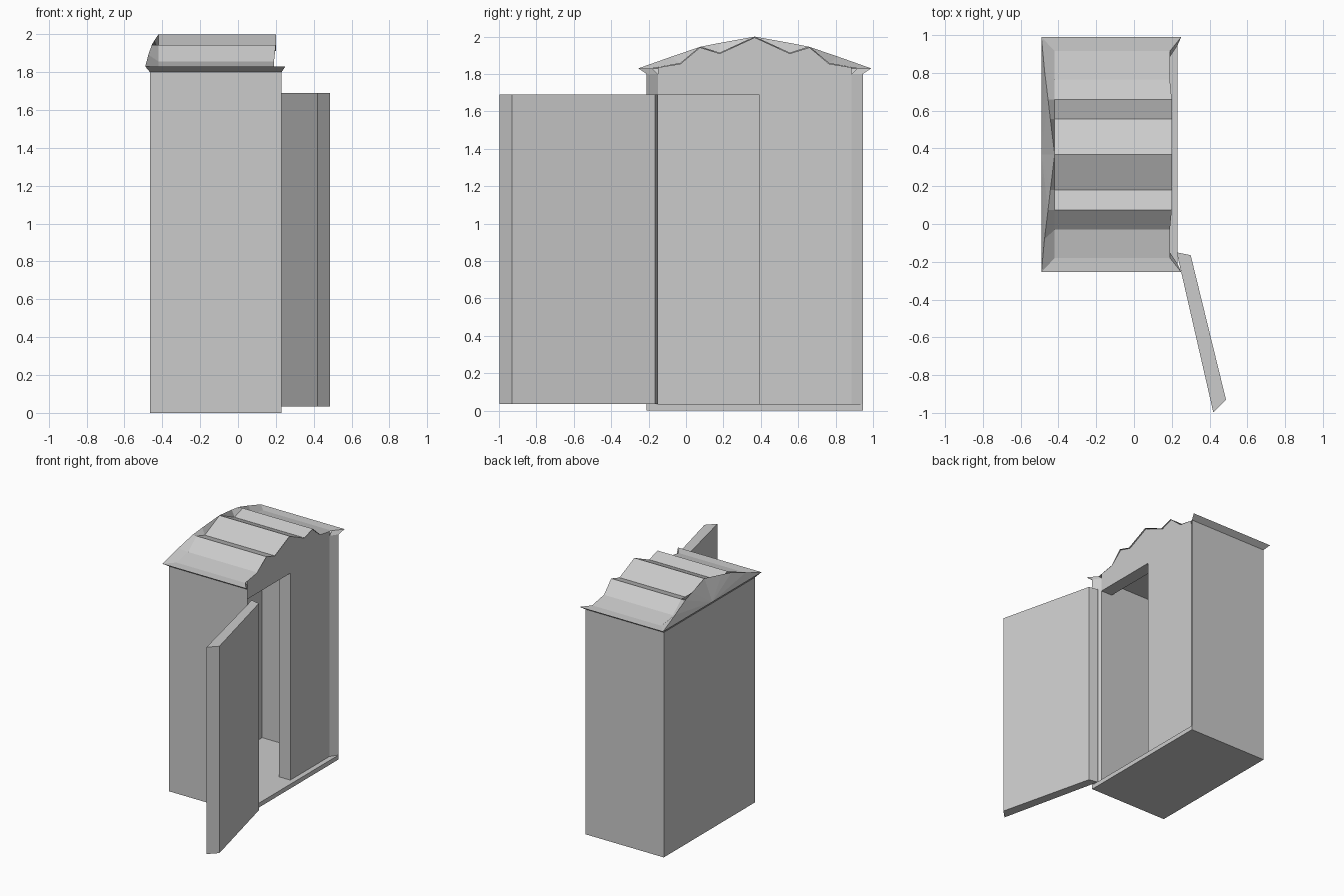
import bpy
import bmesh

if "Cube" in bpy.data.objects:
    bpy.data.objects.remove(bpy.data.objects["Cube"])

YC = 0.3675                     # symmetry plane of the cabin in y


def flip(p):
    """Mirror a point given as (x, y, ...) across the cabin centre plane."""
    return (p[0], 2 * YC - p[1]) + tuple(p[2:])


def make_object(name, faces):
    """Build a mesh from a list of faces, each a list of 3D points."""
    bm = bmesh.new()
    for pts in faces:
        bm.faces.new([bm.verts.new(p) for p in pts])
    bmesh.ops.remove_doubles(bm, verts=bm.verts, dist=0.0005)
    bmesh.ops.recalc_face_normals(bm, faces=bm.faces)
    mesh = bpy.data.meshes.new(name)
    bm.to_mesh(mesh)
    bm.free()
    obj = bpy.data.objects.new(name, mesh)
    bpy.context.collection.objects.link(obj)
    return obj


def prism(name, outline, lo, hi, axis="z"):
    """Extrude a 2D outline along z (points x, y) or x (points y, z)."""
    def at(p, h):
        return (p[0], p[1], h) if axis == "z" else (h, p[0], p[1])
    a = [at(p, lo) for p in outline]
    b = [at(p, hi) for p in outline]
    n = len(outline)
    sides = [[a[i], a[(i + 1) % n], b[(i + 1) % n], b[i]] for i in range(n)]
    return make_object(name, [a[::-1], b] + sides)


# Floor slab
prism("floor", [(-0.465, -0.21), (0.23, -0.21), (0.23, 0.945), (-0.465, 0.945)], 0, 0.035)

# Walls: C-shaped plan with splayed corner posts and a fixed panel beside the doorway
prism("walls", [(0.19, 0.39), (0.19, 0.885), (0.23, 0.945), (-0.465, 0.945),
                (-0.465, -0.21), (0.23, -0.21), (0.19, -0.15), (-0.395, -0.15),
                (-0.395, 0.87), (0.09, 0.87), (0.09, 0.39)], 0.035, 1.80)

# Ceiling inside the walls
prism("ceiling", [(-0.40, -0.16), (0.10, -0.16), (0.10, 0.88), (-0.40, 0.88)], 1.785, 1.80)

# Open door swung outwards
prism("door", [(0.226, -0.15), (0.30, -0.165), (0.487, -0.93), (0.42, -0.998)], 0.035, 1.69)

# Stepped roof profile (y, z), mirrored over the ridge
half = [(-0.18, 1.83), (-0.03, 1.857), (0.075, 1.945), (0.18, 1.912)]
profile = half + [(YC, 1.998)] + [(2 * YC - y, z) for y, z in reversed(half)]

# Gable and lintel above the doorway
gable = [(-0.15, 1.69), (0.39, 1.69), (0.39, 1.80), (0.885, 1.80), (0.885, 1.835)]
gable += [(y, z - 0.003) for y, z in reversed(profile[1:-1])] + [(-0.15, 1.835)]
prism("gable", gable, 0.09, 0.19, "x")

# Raised edge of the roof at the closed end, running from eave to ridge
edge_half = [(-0.49, -0.255, 1.83), (-0.474, -0.08, 1.892), (-0.455, 0.075, 1.945),
             (-0.443, 0.18, 1.966)]
edge = edge_half + [(-0.42, YC, 2.0)] + [flip(p) for p in reversed(edge_half)]
inner = [(-0.42, y, z) for y, z in profile]
outer = [(0.19 + 0.01 * (z > 1.9), y, z) for y, z in profile]

# Eave rim: wall top loop and lip loop
wall_half = [(0.19, -0.15, 1.80), (0.23, -0.21, 1.80), (-0.465, -0.21, 1.80)]
lip_half = [(0.19, -0.18, 1.83), (0.25, -0.255, 1.83), (-0.49, -0.255, 1.83)]
wall_loop = wall_half + [flip(p) for p in reversed(wall_half)]
lip_loop = lip_half + [flip(p) for p in reversed(lip_half)]

faces = []
for i in range(len(profile) - 1):
    faces.append([inner[i], outer[i], outer[i + 1], inner[i + 1]])
    if i in (3, 4):             # strip narrows to a point at the ridge
        faces.append([edge[i], inner[i], inner[i + 1], edge[i + 1]][:4])
    else:
        faces.append([edge[i], inner[i], inner[i + 1], edge[i + 1]])
for i in range(5):
    faces.append([wall_loop[i], wall_loop[i + 1], lip_loop[i + 1], lip_loop[i]])
lip = [inner[0], edge[0], lip_half[1], lip_half[0]]
faces += [lip, [flip(p) for p in lip]]

# Closed end of the roof, fanned from the middle of the eave
mid = (-0.49, YC, 1.83)
faces += [[mid, edge[i], edge[i + 1]] for i in range(len(edge) - 1)]
make_object("roof", faces)
